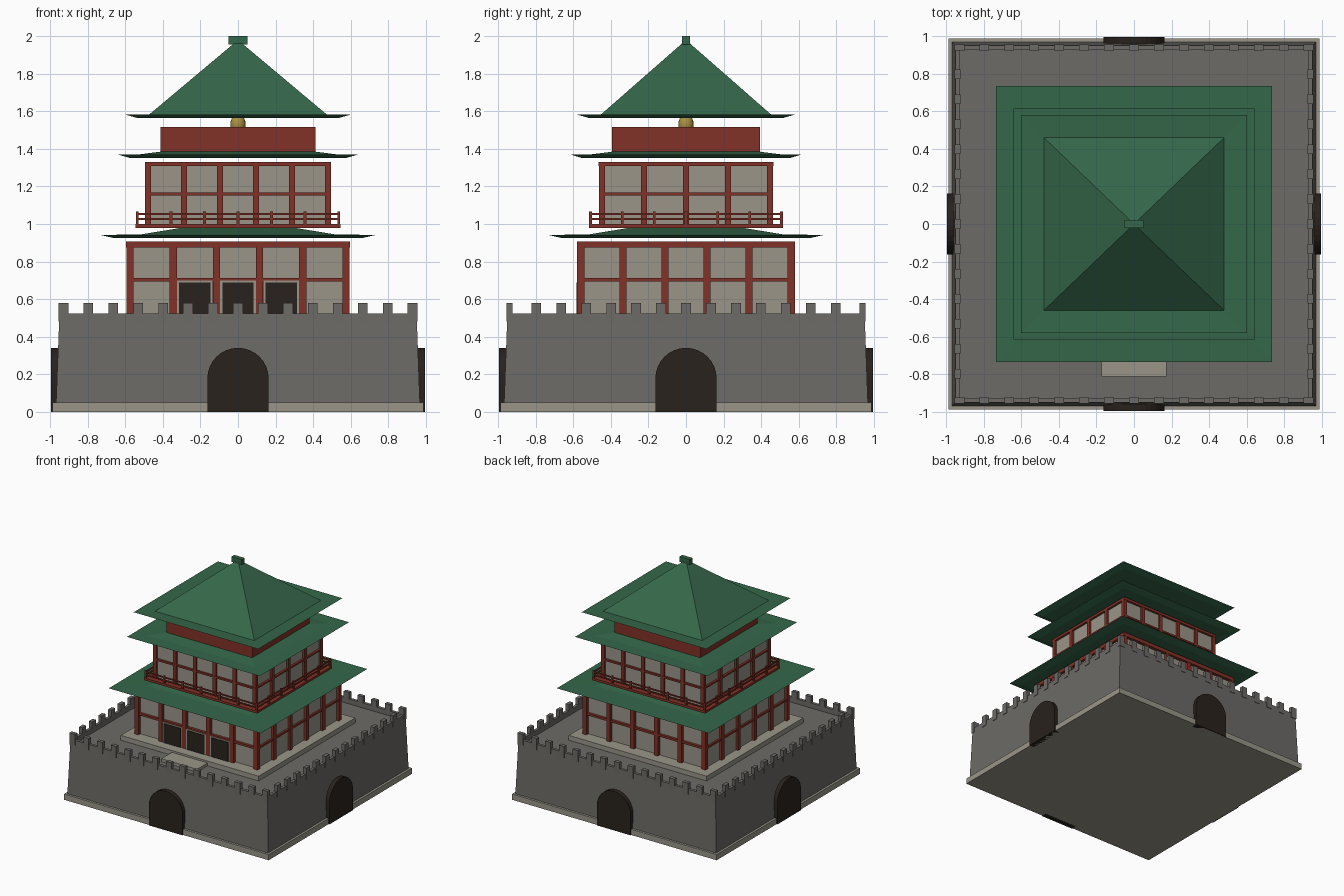
import bpy, bmesh, math

if "Cube" in bpy.data.objects:
    bpy.data.objects.remove(bpy.data.objects["Cube"])


def mat(name, r, g, b):
    m = bpy.data.materials.new(name)
    m.diffuse_color = (r, g, b, 1)
    m.use_nodes = True
    m.node_tree.nodes["Principled BSDF"].inputs["Base Color"].default_value = m.diffuse_color
    return m


STONE = mat("stone", 0.15, 0.145, 0.135)
PALE = mat("pale_stone", 0.32, 0.30, 0.25)
DARK = mat("dark_wood", 0.022, 0.016, 0.012)
RED = mat("red_wood", 0.22, 0.032, 0.02)
GREEN = mat("green_tile", 0.035, 0.135, 0.068)
GOLD = mat("gold", 0.40, 0.28, 0.05)


def finish(name, bm, material):
    bmesh.ops.recalc_face_normals(bm, faces=bm.faces)
    me = bpy.data.meshes.new(name)
    bm.to_mesh(me)
    bm.free()
    me.materials.append(material)
    ob = bpy.data.objects.new(name, me)
    bpy.context.collection.objects.link(ob)
    return ob


def loft(name, loops, material):
    """Stack of rectangles (half x, half y, z), closed at both ends."""
    bm = bmesh.new()
    rings = [[bm.verts.new((sx * hx, sy * hy, z))
              for sx, sy in ((-1, -1), (1, -1), (1, 1), (-1, 1))]
             for hx, hy, z in loops]
    for a, b in zip(rings, rings[1:]):
        for i in range(4):
            j = (i + 1) % 4
            bm.faces.new((a[i], a[j], b[j], b[i]))
    bm.faces.new(rings[0])
    bm.faces.new(rings[-1])
    return finish(name, bm, material)


def boxes(name, spans, material):
    """Many boxes in one object, each (x0, x1, y0, y1, z0, z1)."""
    bm = bmesh.new()
    for x0, x1, y0, y1, z0, z1 in spans:
        vs = bmesh.ops.create_cube(bm, size=1)["verts"]
        for v in vs:
            v.co = (x0 + (v.co.x + .5) * (x1 - x0),
                    y0 + (v.co.y + .5) * (y1 - y0),
                    z0 + (v.co.z + .5) * (z1 - z0))
    return finish(name, bm, material)


def spread(half, n):
    return [-half + 2 * half * i / (n - 1) for i in range(n)]


def posts(hx, hy, nx, ny, w, z0, z1):
    """Square posts around a rectangle."""
    pts = [(x, s * hy) for x in spread(hx, nx) for s in (-1, 1)]
    pts += [(s * hx, y) for y in spread(hy, ny)[1:-1] for s in (-1, 1)]
    return [(x - w, x + w, y - w, y + w, z0, z1) for x, y in pts]


def rails(hx, hy, w, z0, z1):
    """Four beams around a rectangle."""
    out = []
    for s in (-1, 1):
        out.append((-hx - w, hx + w, s * hy - w, s * hy + w, z0, z1))
        out.append((s * hx - w, s * hx + w, -hy + w, hy - w, z0, z1))
    return out


# Stone base with parapet and merlons set into it
loft("base_plinth", [(.987, .987, 0), (.987, .987, .05)], PALE)
loft("base_wall", [(.968, .968, .04), (.950, .950, .525),
                   (.925, .925, .525), (.925, .925, .482)], STONE)
merlons = [(x - .026, x + .026, y - .016, y + .016, .48, .58)
           for x in spread(.929, 15) for y in (-.94, .94)]
merlons += [(x - .016, x + .016, y - .026, y + .026, .48, .58)
            for y in spread(.929, 15)[1:-1] for x in (-.94, .94)]
boxes("merlons", merlons, STONE)

# Arched gateways on all four sides
arch = [(-.163, 0), (.163, 0)] + [(.163 * math.cos(math.pi * i / 16),
                                   .178 + .163 * math.sin(math.pi * i / 16))
                                  for i in range(17)]
for k, side in enumerate(("front", "right", "back", "left")):
    bm = bmesh.new()
    face = bm.faces.new([bm.verts.new((x, -.995, z)) for x, z in arch])
    ext = bmesh.ops.extrude_face_region(bm, geom=[face], use_keep_orig=True)
    for v in ext["geom"]:
        if isinstance(v, bmesh.types.BMVert):
            v.co.y += .05
    ob = finish("gate_" + side, bm, DARK)
    ob.rotation_euler.z = k * math.pi / 2

# Terrace and step under the hall
loft("terrace", [(.665, .665, .482), (.665, .665, .524)], PALE)
boxes("front_step", [(-.172, .172, -.81, -.66, .482, .508)], PALE)

# Lower storey
loft("lower_walls", [(.572, .552, .52), (.572, .552, .89)], PALE)
boxes("lower_columns", posts(.574, .56, 6, 6, .019, .52, .89), RED)
boxes("lower_beams", rails(.574, .56, .021, .875, .908)
      + rails(.574, .56, .014, .695, .713), RED)
boxes("door_frames", [(c - .095, c + .095, -.577, -.545, .52, .70)
                      for c in (-.23, 0, .23)], PALE)
boxes("doors", [(c - .083, c + .083, -.582, -.55, .52, .69)
                for c in (-.23, 0, .23)], DARK)
loft("lower_roof", [(.27, .27, .925), (.66, .66, .925), (.733, .733, .942),
                    (.52, .52, .944), (.27, .27, .985)], GREEN)

# Balcony
loft("balcony_floor", [(.545, .515, .98), (.545, .515, 1.0)], RED)
boxes("balcony_posts", posts(.535, .508, 7, 7, .007, 1.0, 1.066), RED)
boxes("balcony_rails", rails(.535, .508, .005, 1.048, 1.058)
      + rails(.535, .508, .005, 1.022, 1.031), RED)

# Upper storey
loft("upper_walls", [(.477, .447, 1.0), (.477, .447, 1.315)], PALE)
boxes("upper_columns", posts(.48, .447, 6, 5, .016, 1.0, 1.315), RED)
boxes("upper_beams", rails(.48, .45, .016, 1.308, 1.331)
      + rails(.48, .45, .014, 1.152, 1.167), RED)
loft("middle_roof", [(.40, .38, 1.35), (.57, .55, 1.35), (.64, .615, 1.37),
                     (.52, .50, 1.371), (.41, .39, 1.385)], GREEN)

# Attic band, ornament and top roof
loft("attic_band", [(.413, .393, 1.375), (.413, .393, 1.516)], RED)
bm = bmesh.new()
bmesh.ops.create_uvsphere(bm, u_segments=16, v_segments=10, radius=.041)
for v in bm.verts:
    v.co.z = v.co.z * 1.3 + 1.53
for f in bm.faces:
    f.smooth = True
finish("gold_ornament", bm, GOLD)
loft("top_roof_eave", [(.40, .38, 1.565), (.54, .52, 1.565), (.60, .58, 1.582),
                       (.48, .46, 1.577)], GREEN)
loft("top_roof", [(.48, .46, 1.576), (.008, .008, 1.972)], GREEN)
boxes("ridge_cap", [(-.05, .05, -.02, .02, 1.955, 2.0)], GREEN)
